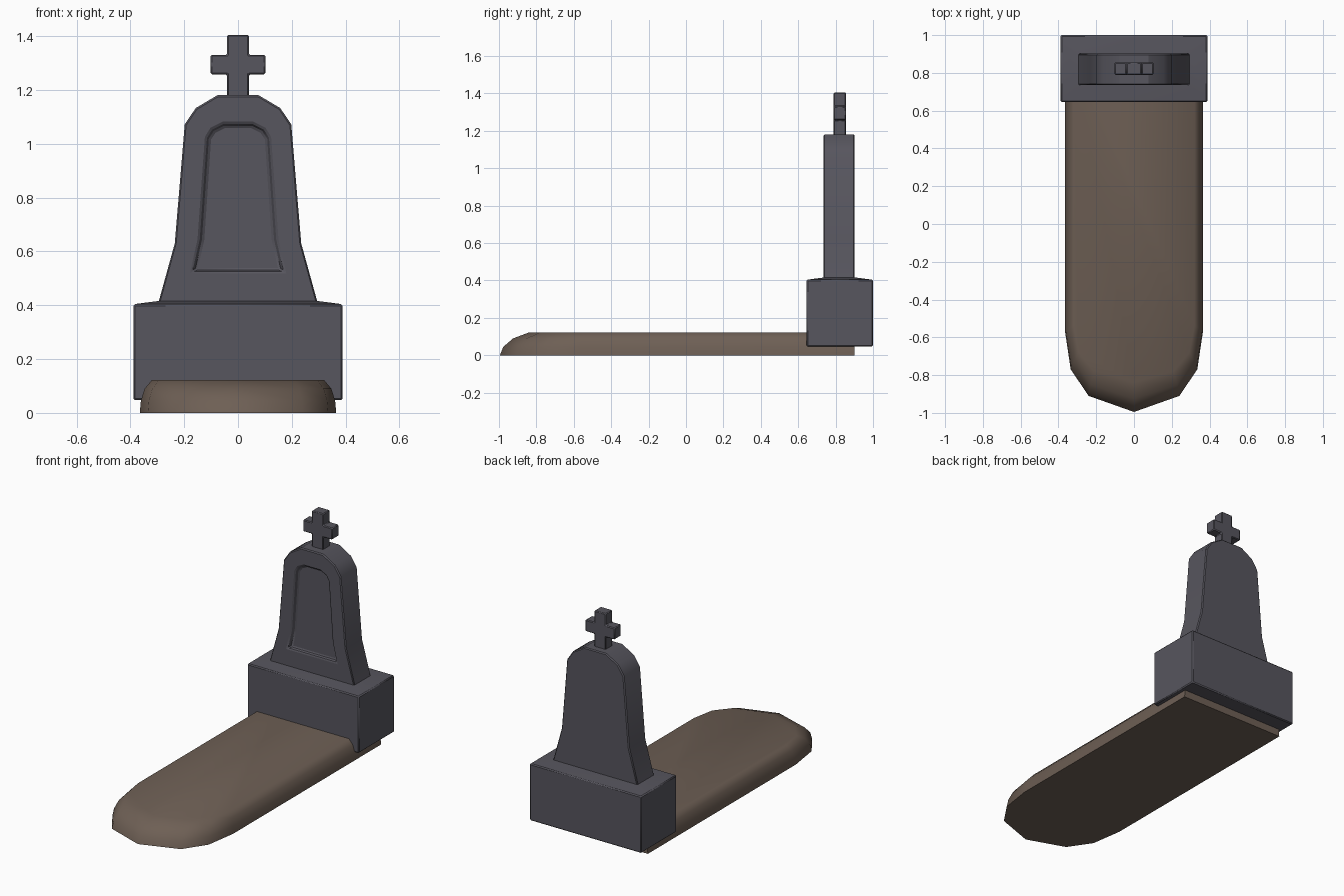
import bpy, bmesh

if "Cube" in bpy.data.objects:
    bpy.data.objects.remove(bpy.data.objects["Cube"])


def material(name, rgb):
    m = bpy.data.materials.new(name)
    m.diffuse_color = (*rgb, 1)
    m.use_nodes = True
    m.node_tree.nodes["Principled BSDF"].inputs["Base Color"].default_value = m.diffuse_color
    return m


stone = material("dark_grey_stone", (0.095, 0.092, 0.112))
soil = material("brown_soil", (0.155, 0.115, 0.09))


def loft(name, rings, mat, bevel=0.0, smooth=30):
    """Join equal-length rings of points and cap both ends."""
    bm = bmesh.new()
    vs = [[bm.verts.new(p) for p in r] for r in rings]
    n = len(rings[0])
    for a, b in zip(vs, vs[1:]):
        for i in range(n):
            j = (i + 1) % n
            bm.faces.new((a[i], a[j], b[j], b[i]))
    bm.faces.new(vs[0])
    bm.faces.new(vs[-1])
    bmesh.ops.recalc_face_normals(bm, faces=bm.faces)
    me = bpy.data.meshes.new(name)
    bm.to_mesh(me)
    bm.free()
    ob = bpy.data.objects.new(name, me)
    bpy.context.collection.objects.link(ob)
    me.materials.append(mat)
    if bevel:
        mod = ob.modifiers.new("soft_edges", 'BEVEL')
        mod.width = bevel
        mod.segments = 1
        mod.limit_method = 'ANGLE'
        mod.angle_limit = 0.9
    bpy.context.view_layer.objects.active = ob
    ob.select_set(True)
    bpy.ops.object.shade_smooth_by_angle(angle=smooth * 3.14159 / 180)
    ob.select_set(False)
    return ob


def mirrored(half):
    """Right-hand half profile -> closed symmetric profile."""
    return half + [(-x, z) for x, z in reversed(half) if abs(x) > 1e-6]


def at_y(profile, y):
    return [(x, y, z) for x, z in profile]


# soil mound: rounded foot end, flat head end
outline = mirrored([(0.365, 0.9), (0.365, -0.57), (0.335, -0.77),
                    (0.24, -0.91), (0.0, -0.995)])
rings = []
for z, side, foot in ((0, 0, 0), (0.045, 0.004, 0.018), (0.09, 0.018, 0.07),
                      (0.122, 0.045, 0.155)):
    k = (0.365 - side) / 0.365
    rings.append([(x * k, y + foot * max(0, (-0.45 - y) / 0.545), z)
                  for x, y in outline])
loft("soil_mound", rings, soil, smooth=50)


# plinth block with a slightly hipped top
def rect(hx, y0, y1, z):
    return [(-hx, y0, z), (hx, y0, z), (hx, y1, z), (-hx, y1, z)]


loft("plinth", [rect(0.388, 0.645, 1.0, 0.047), rect(0.388, 0.645, 1.0, 0.404),
                rect(0.295, 0.737, 0.905, 0.416)], stone, 0.006)

# headstone with recessed front panel
slab = mirrored([(0.297, 0.405), (0.235, 0.63), (0.198, 1.072),
                 (0.157, 1.133), (0.076, 1.181)])
panel = mirrored([(0.173, 0.524), (0.145, 0.645), (0.118, 1.022),
                  (0.098, 1.055), (0.056, 1.076)])
floor = mirrored([(0.156, 0.532), (0.131, 0.645), (0.106, 1.018),
                  (0.088, 1.046), (0.052, 1.064)])
loft("headstone", [at_y(slab, 0.902), at_y(slab, 0.735), at_y(panel, 0.735),
                   at_y(floor, 0.76)], stone, 0.006)

# cross on top
cross = mirrored([(0.04, 1.172), (0.04, 1.258), (0.102, 1.258),
                  (0.102, 1.331), (0.04, 1.331), (0.04, 1.405)])
loft("cross", [at_y(cross, 0.856), at_y(cross, 0.789)], stone, 0.005)
